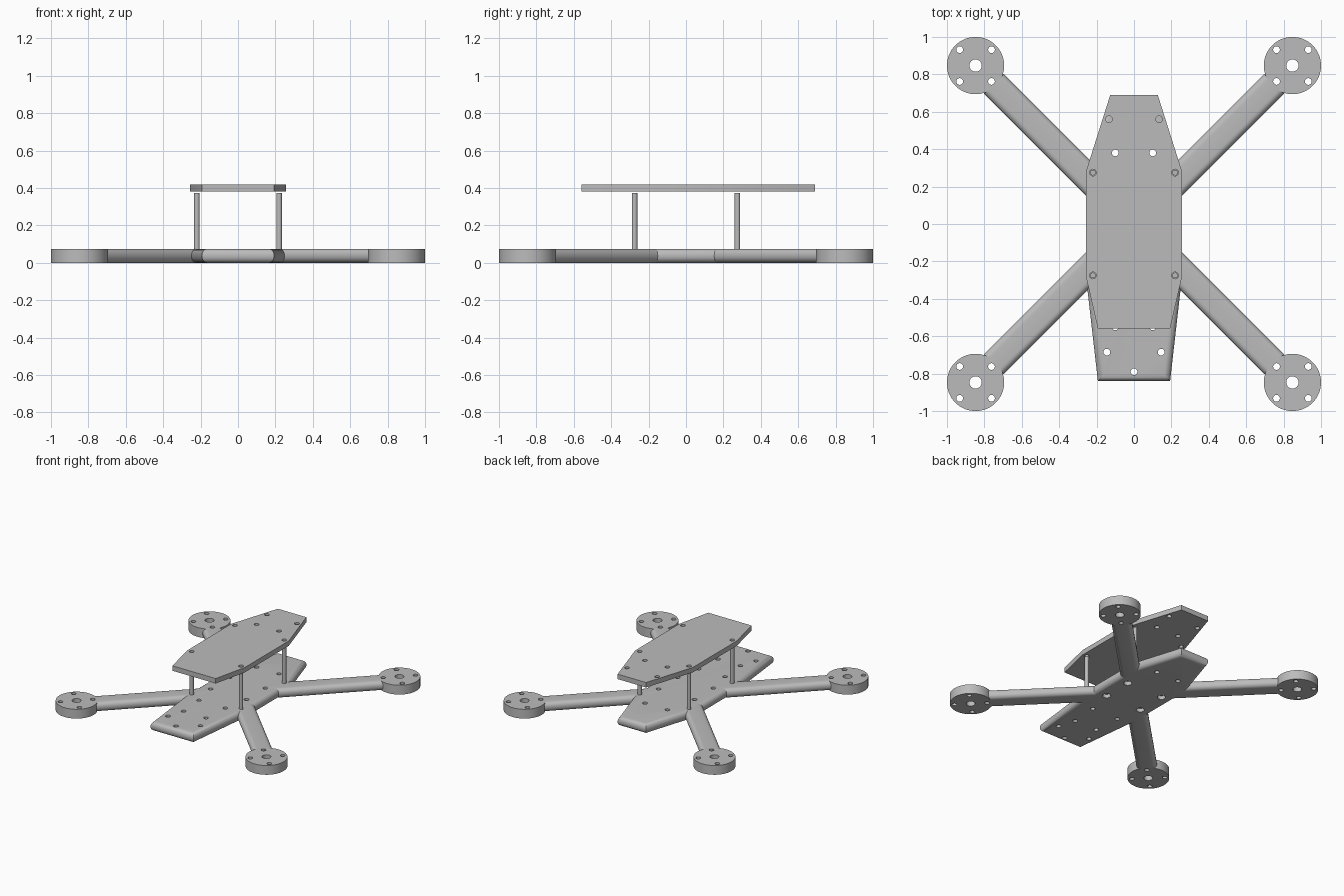
import bpy, bmesh, math
from mathutils import Matrix

cube = bpy.data.objects.get("Cube")
if cube:
    bpy.data.objects.remove(cube, do_unlink=True)

grey = bpy.data.materials.new("plain_grey")
grey.use_nodes = True
COLOUR = (0.5, 0.5, 0.5, 1)
grey.diffuse_color = COLOUR
grey.node_tree.nodes["Principled BSDF"].inputs["Base Color"].default_value = COLOUR

THICK = 0.075      # height of the base plate, arms and mounts
ROUND = 0.034      # edge rounding on base plate and arms


def finish(name, bm):
    """Turn a bmesh into a grey object."""
    bmesh.ops.recalc_face_normals(bm, faces=bm.faces)
    mesh = bpy.data.meshes.new(name)
    bm.to_mesh(mesh)
    bm.free()
    mesh.materials.append(grey)
    obj = bpy.data.objects.new(name, mesh)
    bpy.context.collection.objects.link(obj)
    return obj


def activate(obj):
    bpy.ops.object.select_all(action='DESELECT')
    obj.select_set(True)
    bpy.context.view_layer.objects.active = obj


def prism(name, outline, z0, z1, rounded=None):
    """Extrude an outline; rounded(edge direction) picks the rims to bevel."""
    bm = bmesh.new()
    face = bm.faces.new([bm.verts.new((x, y, z0)) for x, y in outline])
    top = bmesh.ops.extrude_face_region(bm, geom=[face])["geom"]
    bmesh.ops.translate(bm, vec=(0, 0, z1 - z0),
                        verts=[v for v in top if isinstance(v, bmesh.types.BMVert)])
    bmesh.ops.recalc_face_normals(bm, faces=bm.faces)
    if rounded:
        rims = []
        for e in bm.edges:
            d = (e.verts[1].co - e.verts[0].co).normalized()
            if abs(d.z) < 0.1 and rounded(d):
                rims.append(e)
        bmesh.ops.bevel(bm, geom=rims, offset=ROUND, offset_type='OFFSET',
                        segments=6, profile=0.5, affect='EDGES')
    return finish(name, bm)


def cylinders(name, points, r, z0, z1, sides=24):
    bm = bmesh.new()
    for x, y in points:
        bmesh.ops.create_cone(bm, cap_ends=True, segments=sides, radius1=r, radius2=r,
                              depth=z1 - z0,
                              matrix=Matrix.Translation((x, y, (z0 + z1) / 2)))
    return finish(name, bm)


def drill(obj, points, r, z0=-0.1, z1=0.6):
    """Cut round holes through an object."""
    cutter = cylinders("hole_cutter", points, r, z0, z1)
    cutter.hide_render = True
    activate(obj)
    mod = obj.modifiers.new("holes", 'BOOLEAN')
    mod.operation = 'DIFFERENCE'
    mod.solver = 'EXACT'
    mod.object = cutter
    bpy.ops.object.modifier_apply(modifier=mod.name)
    bpy.data.objects.remove(cutter, do_unlink=True)


def mirror_x(points):
    return [(s * x, y) for x, y in points for s in (1, -1)]


def four(x, y):
    return mirror_x([(x, y), (x, -y)])


def plate_outline(front_y):
    half = [(0.193, front_y), (0.257, -0.28), (0.257, 0.28), (0.127, 0.69)]
    return half + [(-x, y) for x, y in reversed(half)]


parts = []
post_spots = four(0.22, 0.275)

# Base plate with rounded rim, screw holes and wider recesses underneath
base = prism("base_plate", plate_outline(-0.84), 0, THICK, lambda d: True)
drill(base, mirror_x([(0.145, -0.685), (0.1, -0.55), (0.1, 0.38), (0.117, -0.33)])
      + [(0, -0.79)] + four(0.16, 0.12), 0.018)
drill(base, four(0.16, 0.12), 0.03, -0.1, 0.03)
parts.append(base)

# Top plate with square edges
top = prism("top_plate", plate_outline(-0.56), 0.38, 0.42)
drill(top, mirror_x([(0.134, 0.56), (0.1, 0.38)]) + post_spots, 0.018)
parts.append(top)

# Four standing posts
parts.append(cylinders("posts", post_spots, 0.015, THICK - 0.01, 0.372, 20))

# Arms and motor mounts at the four corners
MOUNT = 0.847
arm_outline = [(0.24, -0.075), (1.062, -0.075), (1.062, 0.075), (0.24, 0.075)]
for end, sy in (("front", -1), ("back", 1)):
    for side, sx in (("left", 1), ("right", -1)):
        arm = prism(f"{end}_{side}_arm", arm_outline, 0, THICK,
                    lambda d: abs(d.x) > 0.9)
        arm.rotation_euler.z = math.atan2(sy, sx)
        cx, cy = sx * MOUNT, sy * MOUNT
        mount = cylinders(f"{end}_{side}_motor_mount", [(cx, cy)], 0.153, 0, THICK, 64)
        drill(mount, [(cx, cy)], 0.033)
        drill(mount, [(cx + x, cy + y) for x, y in four(0.085, 0.085)], 0.018)
        parts += [arm, mount]

# Smooth the curves, keep the corners sharp
for obj in parts:
    activate(obj)
    bpy.ops.object.shade_smooth_by_angle(angle=math.radians(30))
